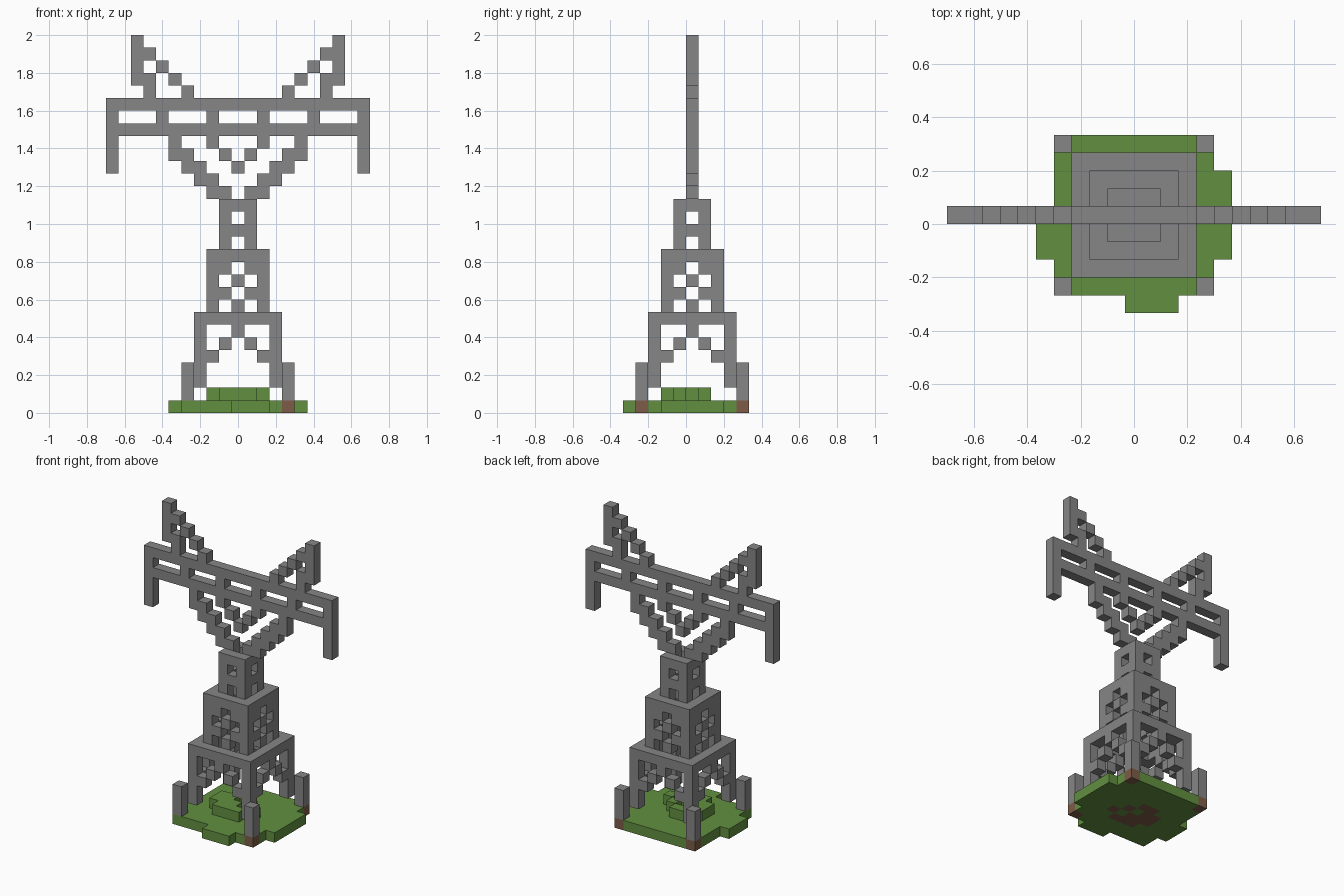
import bpy
import bmesh
from mathutils import Vector

cube = bpy.data.objects.get("Cube")
if cube:
    bpy.data.objects.remove(cube, do_unlink=True)

U = 2 / 30                       # edge of one block
SHIFT = Vector((0, U / 2, U / 2))  # centre of block (0, 0, 0)
AXES = [Vector(v) for v in ((1, 0, 0), (0, 1, 0), (0, 0, 1))]


def material(name, rgb):
    m = bpy.data.materials.new(name)
    m.use_nodes = True
    m.diffuse_color = (*rgb, 1)
    m.node_tree.nodes["Principled BSDF"].inputs["Base Color"].default_value = (*rgb, 1)
    return m


STEEL = material("grey steel", (0.24, 0.24, 0.24))
GRASS = material("grass green", (0.122, 0.275, 0.051))
SOIL = material("soil brown", (0.205, 0.107, 0.065))

parts = {}   # part name -> (material, set of blocks)
taken = set()


def add(name, mat, cells):
    group = parts.setdefault(name, (mat, set()))[1]
    for c in cells:
        if c not in taken:
            taken.add(c)
            group.add(c)


def box(xs, ys, zs):
    """Blocks filling inclusive ranges."""
    return [(x, y, z) for x in range(xs[0], xs[1] + 1)
            for y in range(ys[0], ys[1] + 1)
            for z in range(zs[0], zs[1] + 1)]


def corners(r, low, high):
    """Four upright columns at distance r from the axis."""
    return [(sx * r, sy * r, z) for sx in (-1, 1) for sy in (-1, 1)
            for z in range(low, high + 1)]


def four_sides(r, pattern):
    """Repeat a flat (offset, height) pattern on all four sides."""
    out = []
    for a, z in pattern:
        for t in (a, -a):
            for s in (r, -r):
                out += [(t, s, z), (s, t, z)]
    return out


def ring(r, z):
    return four_sides(r, [(a, z) for a in range(r + 1)])


def both(pattern):
    """Mirror a front (x, z) pattern left to right."""
    return [(s * x, 0, z) for x, z in pattern for s in (1, -1)]


# Ground: soil under the feet and the mound, grass elsewhere
mound = (box((-1, 1), (-2, -2), (1, 1)) + box((-2, 0), (-1, -1), (1, 1))
         + [(2, -1, 1), (1, 0, 1)] + box((-2, -1), (0, 0), (1, 1))
         + box((-1, 0), (1, 1), (1, 1)))
add("soil", SOIL, [(4, -4, 0), (4, 4, 0), (-4, 4, 0)])
add("soil", SOIL, [(x, y, 0) for x, y, z in mound])
add("grass_mound", GRASS, mound)
add("grass_base", GRASS, box((-4, 4), (-4, 4), (0, 0)))
add("grass_base", GRASS, box((5, 5), (-2, 2), (0, 0)))
add("grass_base", GRASS, box((-5, -5), (-2, 0), (0, 0)))
add("grass_base", GRASS, box((0, 2), (-5, -5), (0, 0)))

# Tapering tower: columns, rings and lattice
add("feet", STEEL, corners(4, 1, 3))
add("lower_legs", STEEL, corners(3, 2, 7))
add("lower_ring", STEEL, ring(3, 7))
add("arch_braces", STEEL, four_sides(3, [(0, 6), (1, 5), (2, 4)]))
add("middle_columns", STEEL, corners(2, 7, 12))
add("middle_ring", STEEL, ring(2, 12))
add("middle_lattice", STEEL, four_sides(2, [(0, 8), (1, 9), (0, 10), (1, 11)]))
add("upper_columns", STEEL, corners(1, 12, 16))
add("upper_rungs", STEEL, four_sides(1, [(0, 14)]))
add("upper_ring", STEEL, ring(1, 16))

# Flat head: stepped arms, inner brace, crossbeams, uprights and horns
add("arms", STEEL, both([(x, z) for x in range(1, 6) for z in (x + 15, x + 16)
                         if z > 16]))
add("inner_brace", STEEL, both([(i, 19 + i) for i in range(3)]))
for name, z in (("lower_crossbeam", 22), ("upper_crossbeam", 24)):
    add(name, STEEL, box((-10, 10), (0, 0), (z, z)))
add("beam_posts", STEEL, both([(2, 23), (6, 23)]))
add("end_hangers", STEEL, both([(10, z) for z in range(19, 25)]))
add("horn_posts", STEEL, both([(7, 25), (7, 26)] + [(8, z) for z in range(26, 30)]))
add("horn_braces", STEEL, both([(4 + i, 25 + i) for i in range(4)]))

# Turn each part into a mesh of its exposed block faces
for name, (mat, cells) in parts.items():
    bm = bmesh.new()
    for cell in sorted(cells):
        centre = Vector(cell)
        for i, axis in enumerate(AXES):
            for s in (1, -1):
                n = axis * s
                if tuple(int(v) for v in centre + n) in taken:
                    continue
                a, b = AXES[(i + 1) % 3] * s, AXES[(i + 2) % 3]
                quad = [centre + (n + a * p + b * q) / 2
                        for p, q in ((-1, -1), (1, -1), (1, 1), (-1, 1))]
                bm.faces.new([bm.verts.new(v * U + SHIFT) for v in quad])
    bmesh.ops.remove_doubles(bm, verts=bm.verts, dist=U / 100)
    mesh = bpy.data.meshes.new(name)
    bm.to_mesh(mesh)
    bm.free()
    mesh.materials.append(mat)
    bpy.context.collection.objects.link(bpy.data.objects.new(name, mesh))
